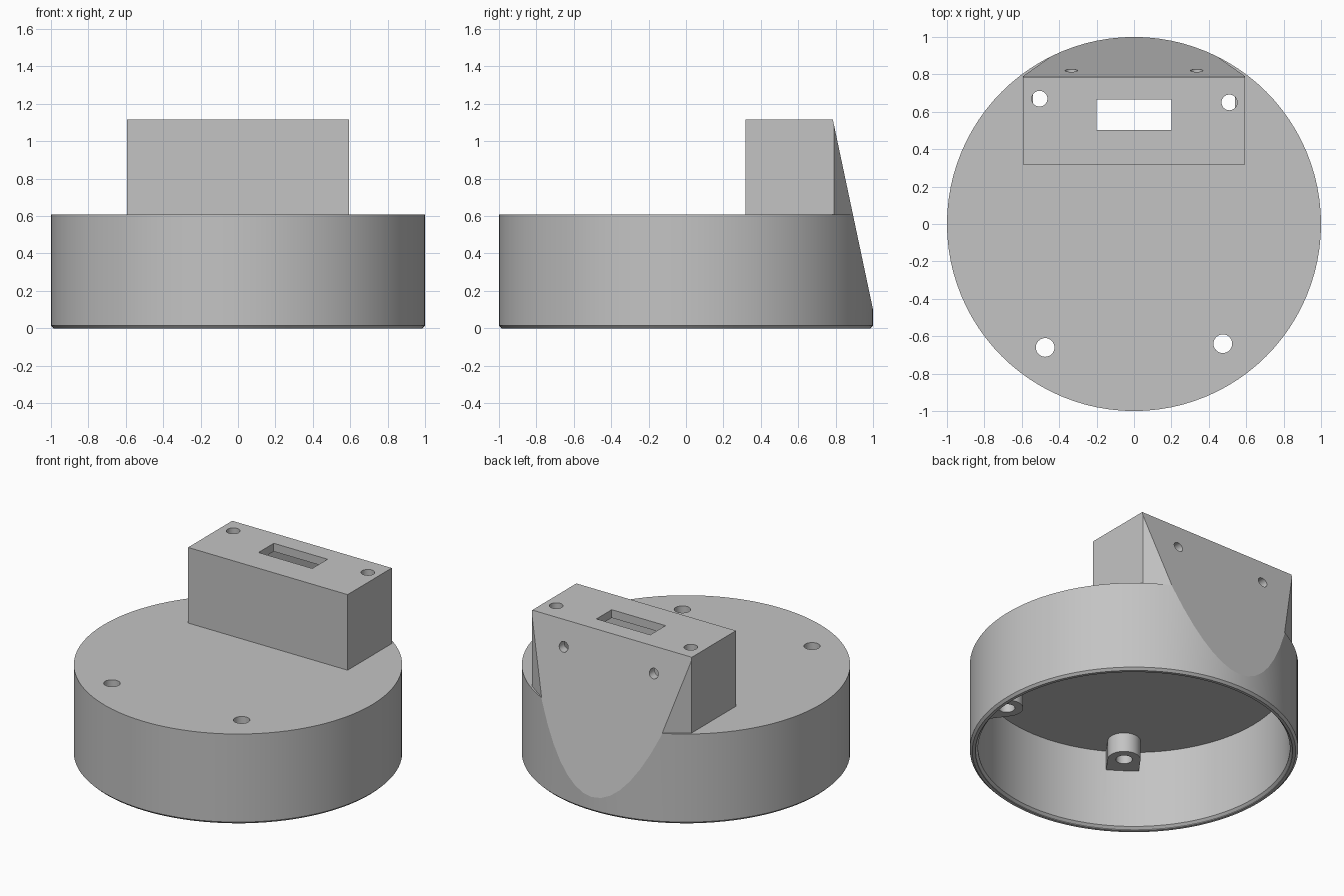
import bpy, bmesh, math
from mathutils import Matrix, Vector

cube = bpy.data.objects.get("Cube")
if cube:
    bpy.data.objects.remove(cube, do_unlink=True)

grey = bpy.data.materials.new("plain_grey")
grey.use_nodes = True
colour = (0.55, 0.55, 0.55, 1)
grey.diffuse_color = colour
grey.node_tree.nodes["Principled BSDF"].inputs["Base Color"].default_value = colour


def finish(name, bm):
    bmesh.ops.recalc_face_normals(bm, faces=bm.faces)
    mesh = bpy.data.meshes.new(name)
    bm.to_mesh(mesh)
    bm.free()
    mesh.materials.append(grey)
    obj = bpy.data.objects.new(name, mesh)
    bpy.context.collection.objects.link(obj)
    return obj


def hull(name, points):
    bm = bmesh.new()
    for p in points:
        bm.verts.new(p)
    bmesh.ops.convex_hull(bm, input=bm.verts)
    bmesh.ops.dissolve_limit(bm, angle_limit=0.001, verts=bm.verts, edges=bm.edges)
    return finish(name, bm)


def stack(name, rings, sides=96):
    """Solid of stacked circles, each given as (radius, height)."""
    bm = bmesh.new()
    loops = []
    for r, z in rings:
        loops.append([bm.verts.new((r * math.cos(a), r * math.sin(a), z))
                      for a in (math.tau * i / sides for i in range(sides))])
    bm.faces.new(loops[0])
    bm.faces.new(loops[-1])
    for a, b in zip(loops, loops[1:]):
        for i in range(sides):
            j = (i + 1) % sides
            bm.faces.new((a[i], a[j], b[j], b[i]))
    return finish(name, bm)


def box(name, x0, x1, y0, y1, z0, z1):
    return hull(name, [(x, y, z) for x in (x0, x1) for y in (y0, y1) for z in (z0, z1)])


def combine(target, tool, operation):
    """Apply a boolean and remove the tool."""
    mod = target.modifiers.new("cut", 'BOOLEAN')
    mod.operation = operation
    mod.solver = 'EXACT'
    mod.object = tool
    bpy.context.view_layer.update()
    result = bpy.data.meshes.new_from_object(
        target.evaluated_get(bpy.context.evaluated_depsgraph_get()))
    target.modifiers.clear()
    target.data = result
    bpy.data.objects.remove(tool, do_unlink=True)


def slope_cutter(shift):
    """Everything behind the leaning back plane."""
    profile = [(0.725, 1.4), (1.021, 0), (1.5, 0), (1.5, 1.4)]
    return hull("slope_cutter", [(x, y - shift, z) for x in (-1.5, 1.5) for y, z in profile])


def tower(name, half, front, back, corner, z0, z1):
    """Raised block whose back corners taper to the round wall."""
    cx, cy, cz = corner
    pts = []
    for s in (-1, 1):
        pts += [(s * half, y, z) for y in (front, back) for z in (z0, z1)]
        pts += [(s * cx, cy, z) for z in (z0, cz)]
    return hull(name, pts)


def boss(x, y, direction, reach, z0, z1, r=0.1):
    """D-shaped screw boss with its square end running into a wall."""
    d = Vector(direction).normalized()
    side = Vector((-d.y, d.x))
    c = Vector((x, y))
    outline = [c + r * (side * math.cos(a) - d * math.sin(a))
               for a in (math.pi * i / 24 for i in range(25))]
    outline += [c + d * reach + side * r * s for s in (-1, 1)]
    return hull("boss", [(p.x, p.y, z) for p in outline for z in (z0, z1)])


def drill(x, y, r, z0, z1):
    tool = stack("drill", [(r, z0), (r, z1)], 32)
    tool.data.transform(Matrix.Translation((x, y, 0)))
    return tool


# Round body with raised block, sliced by the sloping back
housing = stack("housing", [(0.985, 0), (1, 0.015), (1, 0.607)])
combine(housing, tower("block", 0.593, 0.317, 0.79, (0.445, 0.895, 0.61), 0.4, 1.115), 'UNION')
combine(housing, slope_cutter(0), 'DIFFERENCE')

# Hollow interior with an even wall
cavity = stack("cavity", [(0.968, -0.02), (0.965, 0.005), (0.95, 0.02), (0.95, 0.54)])
combine(cavity, tower("chamber", 0.54, 0.37, 0.74, (0.41, 0.85, 0.56), 0.3, 1.06), 'UNION')
combine(cavity, slope_cutter(0.05), 'DIFFERENCE')
combine(housing, cavity, 'DIFFERENCE')

# Screw bosses and their holes
front_holes = [(-0.475, -0.66), (0.475, -0.64)]
top_holes = [(-0.505, 0.67), (0.51, 0.65)]
for x, y in front_holes:
    combine(housing, boss(x, y, (x, y), 0.15, 0.41, 0.57), 'UNION')
    combine(housing, drill(x, y, 0.05, 0.2, 0.8), 'DIFFERENCE')
for x, y in top_holes:
    combine(housing, boss(x, y, (x, 0), 0.06, 0.95, 1.08, 0.08), 'UNION')
    combine(housing, drill(x, y, 0.042, 0.7, 1.3), 'DIFFERENCE')

# Slot in the top of the block
combine(housing, box("slot", -0.2, 0.2, 0.503, 0.665, 0.9, 1.3), 'DIFFERENCE')

# Horizontal holes through the sloping back
for s in (-1, 1):
    tool = stack("drill", [(0.033, -0.2), (0.033, 0.2)], 32)
    tool.data.transform(Matrix.Translation((s * 0.335, 0.85, 0.95))
                        @ Matrix.Rotation(math.pi / 2, 4, 'X'))
    combine(housing, tool, 'DIFFERENCE')

# Smooth round walls, crisp edges
bpy.ops.object.select_all(action='DESELECT')
housing.select_set(True)
bpy.context.view_layer.objects.active = housing
bpy.ops.object.shade_smooth_by_angle(angle=math.radians(12))
